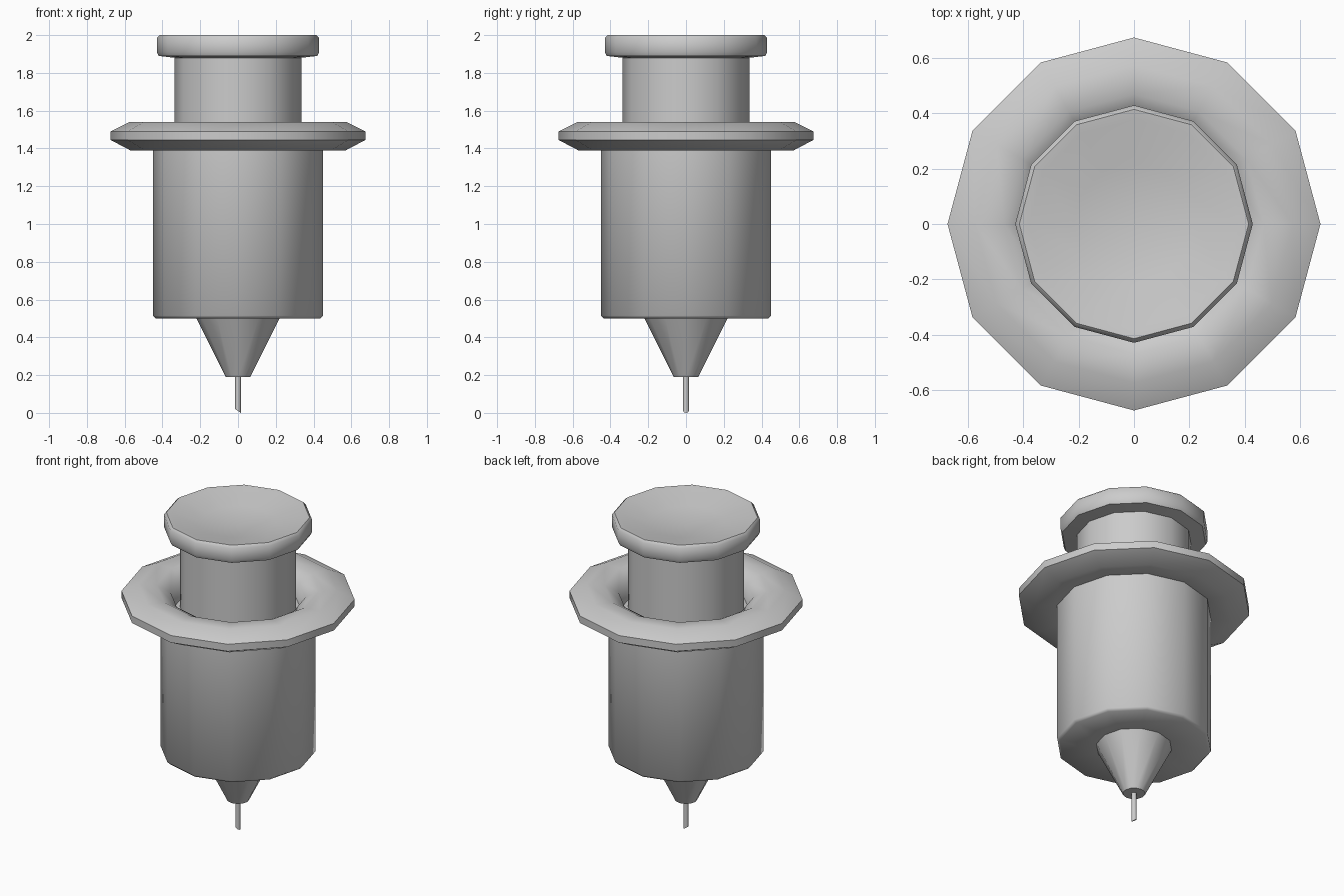
import bpy, bmesh, math

if "Cube" in bpy.data.objects:
    bpy.data.objects.remove(bpy.data.objects["Cube"])


def lathe(name, profile, sides=12, angle=50):
    """Revolve (radius, z) points around z; radius 0 makes a pole."""
    bm = bmesh.new()
    rings = []
    for r, z in profile:
        if r == 0:
            rings.append([bm.verts.new((0, 0, z))] * sides)
        else:
            rings.append([bm.verts.new((r * math.cos(2 * math.pi * i / sides),
                                        r * math.sin(2 * math.pi * i / sides), z))
                          for i in range(sides)])
    for a, b in zip(rings, rings[1:]):
        for i in range(sides):
            j = (i + 1) % sides
            loop = list(dict.fromkeys((a[i], a[j], b[j], b[i])))
            bm.faces.new(loop)
    bmesh.ops.recalc_face_normals(bm, faces=bm.faces)
    mesh = bpy.data.meshes.new(name)
    bm.to_mesh(mesh)
    bm.free()
    obj = bpy.data.objects.new(name, mesh)
    bpy.context.collection.objects.link(obj)
    bpy.ops.object.select_all(action='DESELECT')
    obj.select_set(True)
    bpy.context.view_layer.objects.active = obj
    bpy.ops.object.shade_smooth_by_angle(angle=math.radians(angle))
    return obj


# Barrel with tapered nozzle, finger flange and recessed mouth
lathe("barrel", [(0, 0.19), (0.065, 0.19), (0.22, 0.50), (0.435, 0.50),
                 (0.45, 0.515), (0.45, 1.40), (0.57, 1.39), (0.675, 1.445),
                 (0.675, 1.49), (0.575, 1.54), (0.47, 1.535), (0.39, 1.49),
                 (0.37, 1.40), (0, 1.40)])

# Plunger with neck and dished thumb cap
lathe("plunger", [(0, 1.40), (0.335, 1.40), (0.335, 1.88), (0.42, 1.89),
                  (0.43, 1.91), (0.43, 1.985), (0.415, 2.0), (0.38, 1.995),
                  (0.22, 1.955), (0, 1.94)])

# Needle with a slanted tip
needle = lathe("needle", [(0, 0.0), (0.015, 0.0), (0.015, 0.20), (0, 0.20)])
for v in needle.data.vertices:
    if v.co.z < 0.1:
        v.co.z = 0.01 - v.co.x * 0.65
